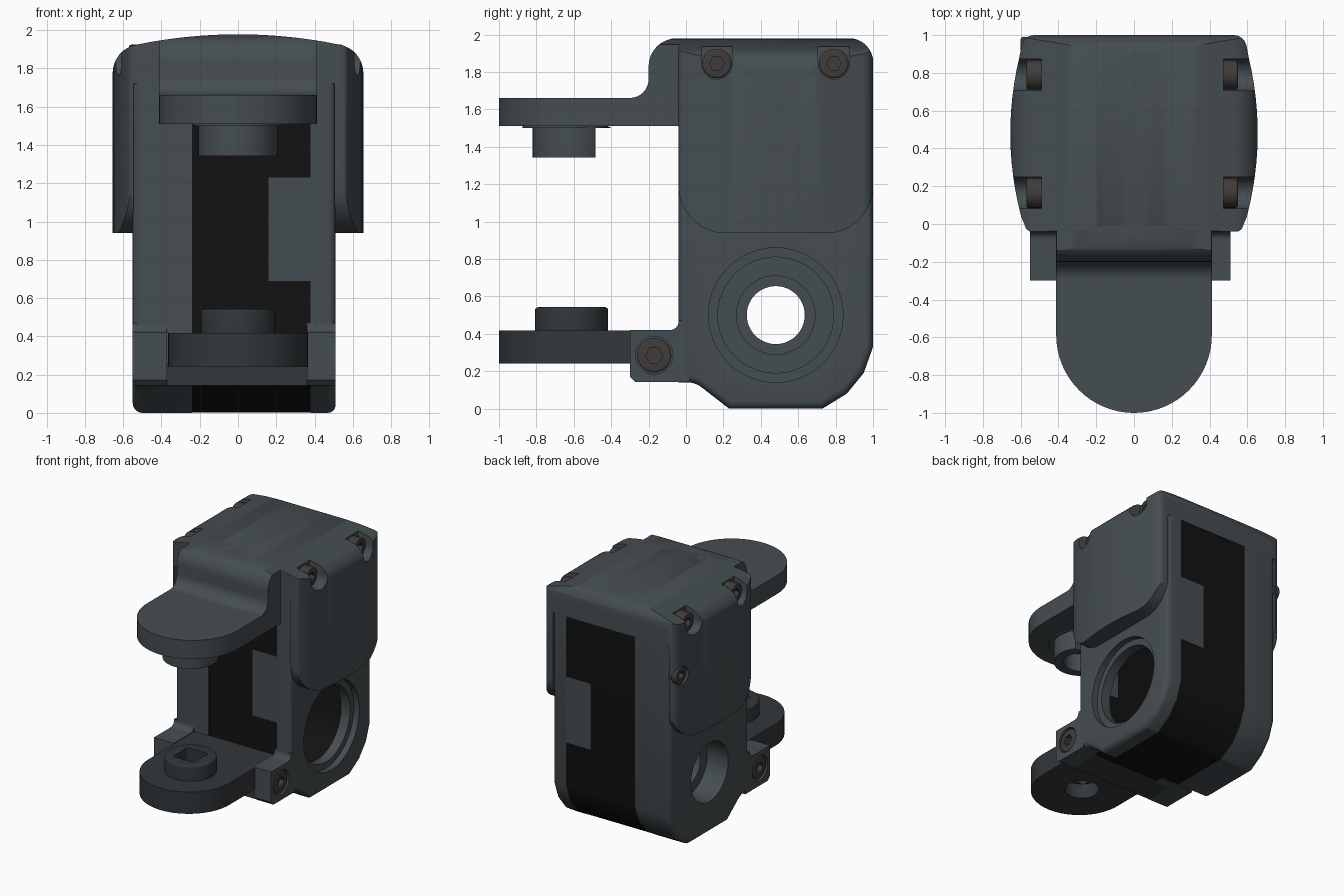
import bpy, bmesh, math
from mathutils import Vector

if "Cube" in bpy.data.objects:
    bpy.data.objects.remove(bpy.data.objects["Cube"])


def material(name, c):
    m = bpy.data.materials.new(name)
    m.diffuse_color = (*c, 1)
    m.use_nodes = True
    m.node_tree.nodes["Principled BSDF"].inputs["Base Color"].default_value = m.diffuse_color
    return m


SLATE = material("slate", (0.06, 0.075, 0.082))
DARK = material("dark_slate", (0.032, 0.038, 0.042))
BLACK = material("black", (0.006, 0.006, 0.006))
STEEL = material("dark_steel", (0.05, 0.045, 0.042))


def rounded(corners, seg=8):
    """Polygon from (u, v, radius) corners, arcs where radius is given."""
    out, n = [], len(corners)
    for i, c in enumerate(corners):
        p = Vector(c[:2])
        if len(c) < 3:
            out.append(tuple(p))
            continue
        d0 = (Vector(corners[i - 1][:2]) - p).normalized()
        d1 = (Vector(corners[(i + 1) % n][:2]) - p).normalized()
        half = d0.angle(d1) / 2
        t, w = c[2] / math.tan(half), math.sin(half)
        for k in range(seg + 1):
            s = k / seg
            a, b, e = (1 - s) ** 2, 2 * s * (1 - s) * w, s * s
            out.append(tuple((a * (p + d0 * t) + b * p + e * (p + d1 * t)) / (a + b + e)))
    return out


def circle(u, v, r, n=48):
    return [(u + r * math.cos(2 * math.pi * i / n), v + r * math.sin(2 * math.pi * i / n)) for i in range(n)]


def prism(name, pts, axis, a, b, mat=SLATE, bevel_at=None):
    """Extrude a profile along an axis; optionally round the rim at one end."""
    place = {'x': lambda u, v, w: (w, u, v), 'y': lambda u, v, w: (u, w, v), 'z': lambda u, v, w: (u, v, w)}[axis]
    bm = bmesh.new()
    lo = [bm.verts.new(place(u, v, a)) for u, v in pts]
    hi = [bm.verts.new(place(u, v, b)) for u, v in pts]
    bm.faces.new(lo)
    bm.faces.new(hi)
    for i in range(len(pts)):
        j = (i + 1) % len(pts)
        bm.faces.new((lo[i], lo[j], hi[j], hi[i]))
    bmesh.ops.recalc_face_normals(bm, faces=bm.faces)
    if bevel_at:
        pos, width = bevel_at
        k = 'xyz'.index(axis)
        rim = [e for e in bm.edges if all(abs(v.co[k] - pos) < 1e-5 for v in e.verts)]
        bmesh.ops.bevel(bm, geom=rim, offset=width, segments=4, profile=0.5, affect='EDGES', clamp_overlap=False)
    me = bpy.data.meshes.new(name)
    bm.to_mesh(me)
    bm.free()
    me.materials.append(mat)
    ob = bpy.data.objects.new(name, me)
    bpy.context.collection.objects.link(ob)
    return ob


def box(name, x0, x1, y0, y1, z0, z1, mat=SLATE):
    return prism(name, [(x0, y0), (x1, y0), (x1, y1), (x0, y1)], 'z', z0, z1, mat)


def boolean(ob, cutter, op='DIFFERENCE'):
    m = ob.modifiers.new("bool", 'BOOLEAN')
    m.operation, m.object, m.solver = op, cutter, 'EXACT'
    dg = bpy.context.evaluated_depsgraph_get()
    me = bpy.data.meshes.new_from_object(ob.evaluated_get(dg))
    ob.modifiers.clear()
    ob.data = me
    bpy.data.objects.remove(cutter)


# Side walls with bored holes
WALL = rounded([(-0.04, 1.75), (-0.04, 0.14), (0.05, 0.14, 0.12), (0.23, 0), (0.73, 0),
                (0.86, 0.08), (0.95, 0.19), (1.0, 0.33), (1.0, 1.75)], 4)
right_wall = prism("right_wall", WALL, 'x', 0.38, 0.51, bevel_at=(0.51, 0.04))
boolean(right_wall, prism("cut", circle(0.48, 0.5, 0.31), 'x', 0.3, 0.6))
boolean(right_wall, prism("cut", circle(0.48, 0.5, 0.36), 'x', 0.46, 0.6))
left_wall = prism("left_wall", WALL, 'x', -0.55, -0.24, bevel_at=(-0.55, 0.05))
boolean(left_wall, prism("cut", circle(0.48, 0.5, 0.155), 'x', -0.7, 0))
boolean(left_wall, prism("cut", circle(0.48, 0.5, 0.24), 'x', -0.7, -0.36))
boolean(left_wall, prism("cut", circle(0.48, 0.5, 0.21), 'x', -0.28, 0))

# Black liner wrapping front, bottom and back between the walls
outer = [(-0.033, 1.75), (-0.033, 0.145), (0.06, 0.135), (0.23, 0.002), (0.73, 0.002),
         (0.86, 0.085), (0.945, 0.195), (0.994, 0.33), (0.994, 1.75)]
inner = [(0.0, 1.75), (0.0, 0.175), (0.075, 0.165), (0.24, 0.032), (0.72, 0.032),
         (0.84, 0.11), (0.918, 0.21), (0.964, 0.335), (0.964, 1.75)]
prism("black_liner", outer + inner[::-1], 'x', -0.245, 0.385, BLACK)
for name, y0, y1 in (("front_tab", -0.039, 0.01), ("back_tab", 0.95, 0.999)):
    box(name, 0.16, 0.385, y0, y1, 0.69, 1.23)


# Cap: intersection of its front, top and side outlines
def front_outline():
    top = [(x / 20, 1.978 - 0.19 * (x / 20) ** 2) for x in range(9, -10, -1)]
    return rounded([(-0.655, 0.94), (0.655, 0.94), (0.655, 1.9, 0.15)] + top + [(-0.655, 1.9, 0.15)])


side = [(0.655 - 0.08 * ((y - 0.48) / 0.52) ** 2, y) for y in [0.04 + 0.07 * i for i in range(13)]]
plan = rounded([(-0.565, -0.04, 0.035), (0.565, -0.04, 0.035)] + side + [(0.585, 1.0, 0.07), (-0.585, 1.0, 0.07)]
               + [(-x, y) for x, y in reversed(side)])
cap = prism("cap", front_outline(), 'y', -0.3, 1.3)
boolean(cap, prism("cut", plan, 'z', 0.5, 2.5), 'INTERSECT')
boolean(cap, prism("cut", rounded([(-0.1, 0.94), (-0.1, 0.939), (1.1, 0.939), (1.1, 0.94)]) and
                   rounded([(-0.041, 0.938, 0.25), (1.001, 0.938, 0.25), (1.001, 1.981, 0.13), (-0.041, 1.981, 0.06)]),
                   'x', -1, 1), 'INTERSECT')
boolean(cap, box("cut", -0.545, 0.505, -0.5, 1.5, 0.5, 1.72))


# Socket-head screws along x
def screw(name, s, x_in, x_out, y, z, r):
    a, b = sorted((s * x_in, s * x_out))
    ob = prism(name, circle(y, z, r, 32), 'x', a, b, STEEL, bevel_at=(s * x_out, 0.012))
    boolean(ob, prism("cut", circle(y, z, r * 0.5, 6), 'x', *sorted((s * (x_out - 0.04), s * (x_out + 0.1)))))


for s, side_name, x_in, x_out in ((1, "right", 0.475, 0.55), (-1, "left", 0.49, 0.57)):
    for y, place in ((0.165, "front"), (0.79, "back")):
        pocket = [(y + 0.083 * math.cos(t), 1.845 + 0.083 * math.sin(t))
                  for t in [math.pi * (1 + i / 16) for i in range(17)]]
        boolean(cap, prism("cut", pocket + [(y + 0.083, 2.2), (y - 0.083, 2.2)], 'x', *sorted((s * x_in, s))))
        screw(f"{side_name}_{place}_cap_screw", s, x_in - 0.01, x_out, y, 1.845, 0.079)
boolean(cap, prism("cut", circle(0.92, 1.47, 0.074, 32), 'x', -1, -0.56))
screw("left_side_screw", -1, 0.5, 0.6, 0.92, 1.47, 0.07)

# Upper arm: round-ended plate and curved shoulder blending into the cap


def tongue(r, yc, y_back):
    return [(r, y_back)] + [(r * math.cos(t), yc - r * math.sin(t))
                            for t in [math.pi * i / 32 for i in range(33)]] + [(-r, y_back)]


prism("upper_arm", tongue(0.412, -0.588, -0.03), 'z', 1.51, 1.662)
shoulder = prism("arm_shoulder", rounded([(0.06, 1.52), (-0.33, 1.52), (-0.33, 1.661), (-0.2, 1.661, 0.1),
                                          (-0.2, 1.98, 0.15), (0.06, 1.98)]), 'x', -0.411, 0.411)
boolean(shoulder, prism("cut", front_outline(), 'y', -0.6, 0.5), 'INTERSECT')
prism("upper_washer", circle(0, -0.645, 0.23), 'z', 1.5, 1.515)
collar = prism("upper_collar", circle(0, -0.612, 0.208), 'z', 1.343, 1.505)
boolean(collar, prism("cut", circle(0, -0.612, 0.135), 'z', 1.2, 1.49))
boolean(collar, box("cut", -0.5, 0.5, -0.485, 0, 1.2, 1.499))

# Lower arm with socketed boss
lower = prism("lower_arm", tongue(0.365, -0.635, -0.03), 'z', 0.24, 0.418, DARK)
boolean(lower, prism("cut", circle(0, -0.61, 0.13), 'z', 0, 0.36))
boss = prism("lower_boss", circle(0, -0.612, 0.195), 'z', 0.4, 0.542, DARK, bevel_at=(0.542, 0.015))
q = 0.095
square = rounded([(-q, -0.612 - q, 0.02), (q, -0.612 - q, 0.02), (q, -0.612 + q, 0.02), (-q, -0.612 + q, 0.02)], 4)
boolean(boss, prism("cut", square, 'z', 0.2, 0.8))
boolean(lower, prism("cut", square, 'z', 0.3, 0.8))

# Hinge blocks, cross bar and hinge screws
HINGE = rounded([(0.02, 0.142), (-0.27, 0.142), (-0.3, 0.172), (-0.3, 0.42), (-0.04, 0.42, 0.045),
                 (-0.04, 0.47), (0.02, 0.47)])
for s, name, a, b in ((1, "right", 0.36, 0.51), (-1, "left", 0.37, 0.55)):
    block = prism(f"{name}_hinge_block", HINGE, 'x', *sorted((s * a, s * b)))
    boolean(block, prism("cut", circle(-0.17, 0.285, 0.1, 32), 'x', *sorted((s * (b - 0.07), s))))
    screw(f"{name}_hinge_screw", s, b - 0.08, b - 0.005, -0.17, 0.285, 0.092)
box("hinge_cross_bar", -0.38, 0.37, -0.27, 0.03, 0.144, 0.26, DARK)

# Smooth shading on curved faces
bpy.ops.object.select_all(action='DESELECT')
for ob in bpy.context.scene.objects:
    ob.select_set(True)
    bpy.context.view_layer.objects.active = ob
bpy.ops.object.shade_smooth_by_angle(angle=math.radians(30))
